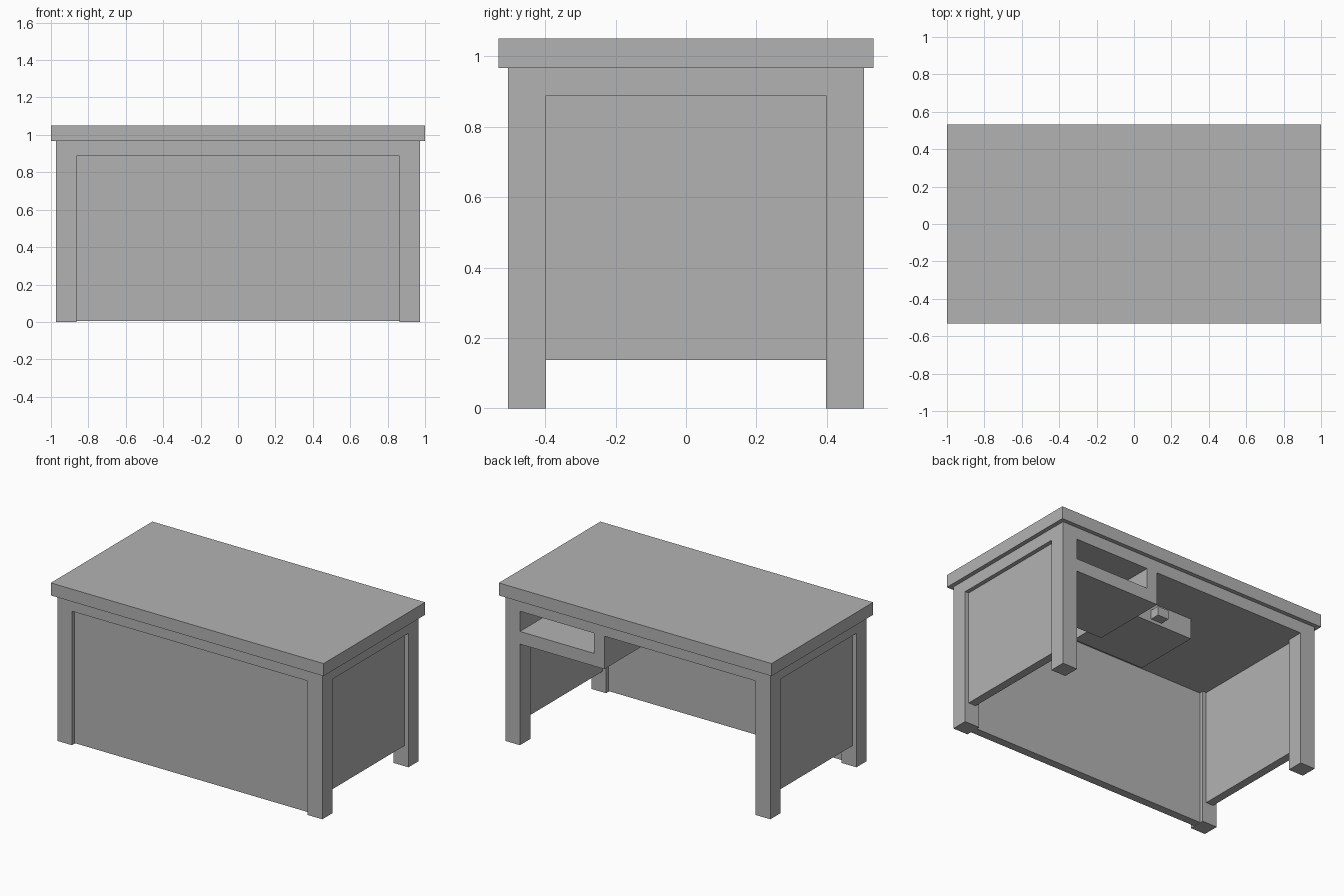
import bpy

cube = bpy.data.objects.get("Cube")
if cube:
    bpy.data.objects.remove(cube, do_unlink=True)

GREY = (0.45, 0.45, 0.45, 1.0)
grey = bpy.data.materials.new("plain_grey")
grey.use_nodes = True
grey.diffuse_color = GREY
grey.node_tree.nodes["Principled BSDF"].inputs["Base Color"].default_value = GREY


def box(name, xs, ys, zs):
    """Axis-aligned box from (low, high) pairs."""
    spans = (xs, ys, zs)
    bpy.ops.mesh.primitive_cube_add(size=1, location=[(a + b) / 2 for a, b in spans])
    obj = bpy.context.object
    obj.name = name
    obj.scale = [b - a for a, b in spans]
    bpy.ops.object.transform_apply(location=False, rotation=False, scale=True)
    obj.data.materials.append(grey)
    return obj


def mirrored(span, side):
    return tuple(sorted(side * v for v in span))


# Main dimensions
BODY_X, BODY_Y = 0.972, 0.505
LEG = 0.108
INNER_X, INNER_Y = BODY_X - LEG, BODY_Y - LEG
APRON, TOP = 0.888, 0.967
INSET = 0.027

# Top board and the solid apron under it
box("table_top", (-1, 1), (-0.532, 0.532), (TOP, 1.05))
box("apron", (-BODY_X, BODY_X), (-BODY_Y, BODY_Y), (APRON, TOP))

# Four square legs and the two recessed end panels
for sx, x_name in ((1, "left"), (-1, "right")):
    for sy, y_name in ((-1, "front"), (1, "back")):
        box(f"{y_name}_{x_name}_leg", mirrored((INNER_X, BODY_X), sx),
            mirrored((INNER_Y, BODY_Y), sy), (0, APRON))
    box(f"{x_name}_side_panel", mirrored((INNER_X + INSET, BODY_X - INSET), sx),
        (-INNER_Y, INNER_Y), (0.137, APRON))

# Recessed front panel, almost reaching the ground
box("front_panel", (-INNER_X, INNER_X), (INSET - BODY_Y, -INNER_Y - INSET), (0.004, APRON))

# Open drawer compartment beside the knee space
SHELF, FLOOR = 0.67, 0.754
DIVIDER = (0.245, 0.322)
REAR, WALL = -0.01, 0.05
LINER = INNER_X + INSET
box("compartment_floor", (DIVIDER[0], INNER_X), (REAR, BODY_Y), (SHELF, FLOOR))
box("compartment_divider", DIVIDER, (REAR, BODY_Y), (FLOOR, APRON))
box("compartment_end", (DIVIDER[1], INNER_X), (REAR, WALL), (FLOOR, APRON))
box("compartment_liner", (INNER_X, LINER), (REAR, INNER_Y), (SHELF, APRON))

# Drawer hanging under the middle of the apron, with its knob
box("drawer", (-0.262, 0.262), (-0.24, 0.212), (FLOOR, APRON))
box("drawer_knob", (-0.035, 0.045), (0.212, 0.275), (0.775, 0.835))
